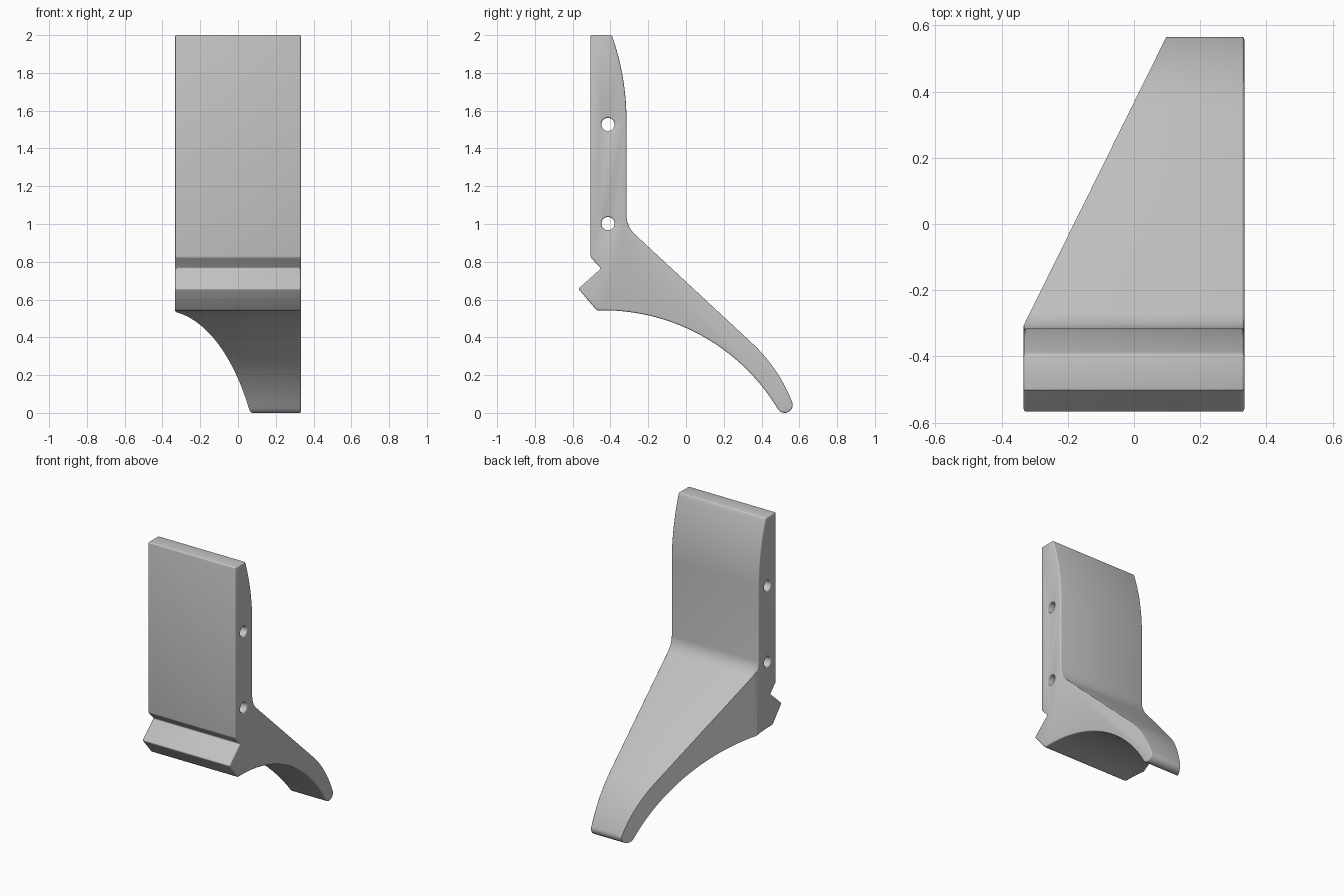
import bpy, bmesh, math
from mathutils import Vector

if "Cube" in bpy.data.objects:
    bpy.data.objects.remove(bpy.data.objects["Cube"])

HALF_WIDTH = 0.333

grey = bpy.data.materials.new("plain grey")
grey.use_nodes = True
colour = (0.55, 0.55, 0.55, 1)
grey.diffuse_color = colour
grey.node_tree.nodes["Principled BSDF"].inputs["Base Color"].default_value = colour


def arc(start, end, rise, steps):
    """Circular arc from start to end; positive rise bulges to the left."""
    a, b = Vector(start), Vector(end)
    chord = b - a
    left = Vector((-chord.y, chord.x)).normalized()
    half = chord.length / 2
    radius = (half * half + rise * rise) / (2 * abs(rise))
    side = math.copysign(1, rise)
    centre = (a + b) / 2 + left * (rise - side * radius)
    sweep = 4 * math.atan(abs(rise) / half)
    spoke = a - centre
    points = []
    for i in range(steps + 1):
        t = -side * sweep * i / steps
        c, s = math.cos(t), math.sin(t)
        points.append(centre + Vector((spoke.x * c - spoke.y * s,
                                       spoke.x * s + spoke.y * c)))
    return points


def prism(name, points, place, push):
    """Extrude a flat outline into a closed solid."""
    bm = bmesh.new()
    face = bm.faces.new([bm.verts.new(place(p)) for p in points])
    grown = bmesh.ops.extrude_face_region(bm, geom=[face])["geom"]
    bmesh.ops.translate(bm, vec=push,
                        verts=[g for g in grown if isinstance(g, bmesh.types.BMVert)])
    bmesh.ops.recalc_face_normals(bm, faces=bm.faces)
    mesh = bpy.data.meshes.new(name)
    bm.to_mesh(mesh)
    bm.free()
    mesh.materials.append(grey)
    obj = bpy.data.objects.new(name, mesh)
    bpy.context.collection.objects.link(obj)
    return obj


def apply(obj, modifier):
    bpy.context.view_layer.objects.active = obj
    bpy.ops.object.modifier_apply(modifier=modifier.name)


def cut(obj, cutter):
    mod = obj.modifiers.new("cut", 'BOOLEAN')
    mod.operation, mod.solver, mod.object = 'DIFFERENCE', 'EXACT', cutter
    apply(obj, mod)
    bpy.data.objects.remove(cutter)


# Side profile: upright plate, sloping foot with rounded tip, front lip
outline = arc((-0.393, 2.0), (-0.315, 1.55), 0.0195, 14)
outline += arc((-0.315, 1.04), (-0.265, 0.94), -0.0117, 8)
outline += arc((0.347, 0.372), (0.56, 0.0625), 0.021, 12)
outline += arc((0.56, 0.0625), (0.485, 0.0225), 0.0425, 12)[1:]
outline += arc((0.485, 0.0225), (-0.44, 0.543), -0.1395, 32)[1:]
outline += [(-0.473, 0.543), (-0.57, 0.657), (-0.45, 0.765), (-0.505, 0.823), (-0.505, 2.0)]
bracket = prism("bracket_body", outline,
                lambda p: (-HALF_WIDTH, p[0], p[1]), (2 * HALF_WIDTH, 0, 0))

# Two bolt holes through the plate
for z in (1.002, 1.527):
    ring = [(-0.413 + 0.035 * math.cos(math.tau * i / 32),
             z + 0.035 * math.sin(math.tau * i / 32)) for i in range(32)]
    cut(bracket, prism("hole_cutter", ring, lambda p: (-1, p[0], p[1]), (2, 0, 0)))

# Small rounding on every sharp edge
rounding = bracket.modifiers.new("rounding", 'BEVEL')
rounding.width, rounding.segments = 0.008, 3
rounding.limit_method, rounding.angle_limit = 'ANGLE', math.radians(30)
rounding.use_clamp_overlap = False
apply(bracket, rounding)

# Slanted trim that narrows the foot
cut(bracket, prism("trim_cutter", [(-0.3785, -0.398), (0.187, 0.746), (-0.6, 0.746)],
                   lambda p: (p[0], p[1], -0.5), (0, 0, 3)))

bpy.ops.object.select_all(action='DESELECT')
bracket.select_set(True)
bpy.context.view_layer.objects.active = bracket
bpy.ops.object.shade_smooth_by_angle(angle=math.radians(32))
